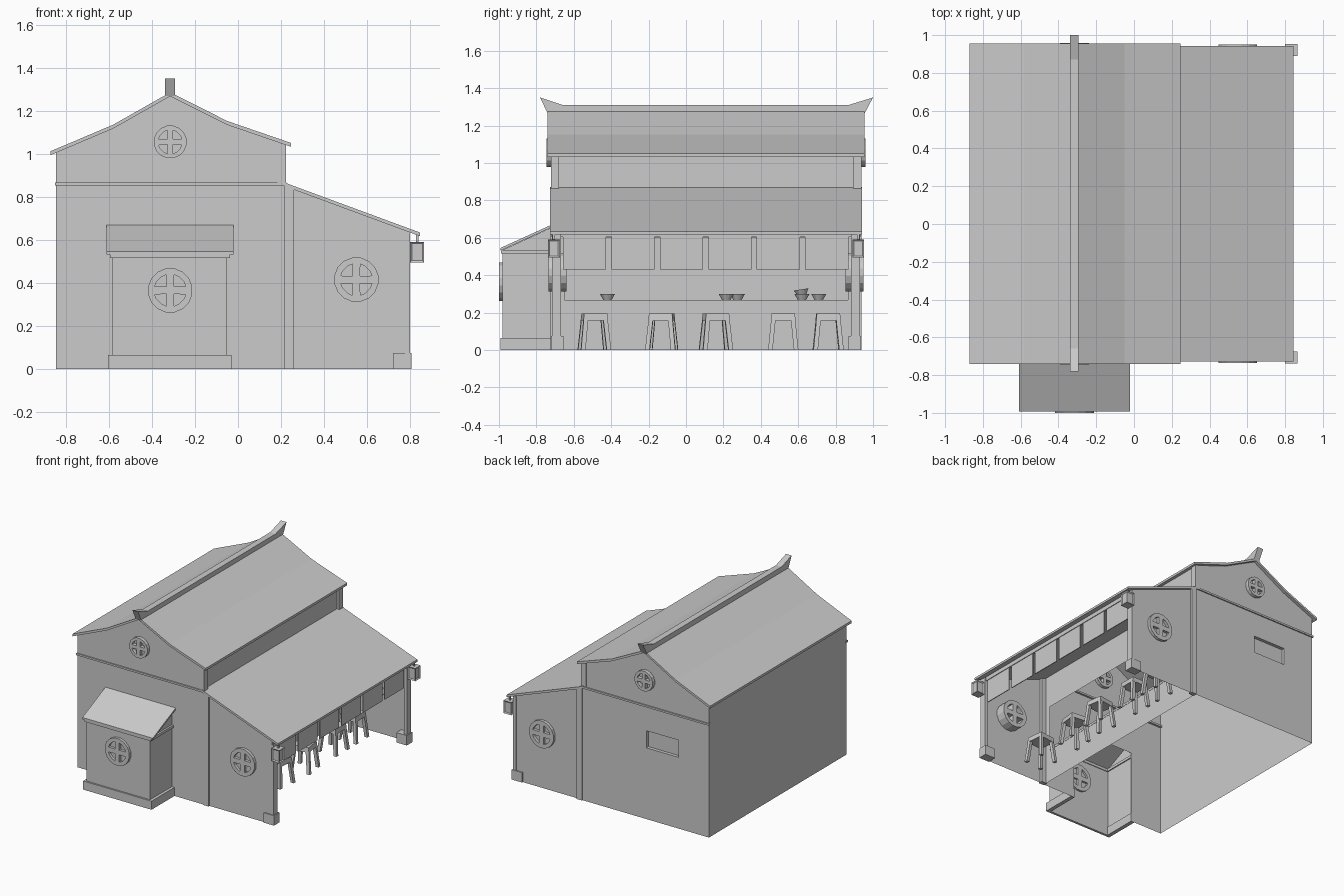
import bpy, bmesh, math, random
from mathutils import Matrix, Vector

if "Cube" in bpy.data.objects:
    bpy.data.objects.remove(bpy.data.objects["Cube"])

random.seed(4)
YC = 0.107                      # middle of the hall along y


def finish(name, bm):
    bmesh.ops.recalc_face_normals(bm, faces=bm.faces)
    me = bpy.data.meshes.new(name)
    bm.to_mesh(me)
    bm.free()
    ob = bpy.data.objects.new(name, me)
    bpy.context.collection.objects.link(ob)
    return ob


def plate(name, axis, start, end, *loops):
    """Outline (plus hole loops) filled at start, extruded to end along axis."""
    put = {'x': lambda a, b: (start, a, b), 'y': lambda a, b: (a, start, b),
           'z': lambda a, b: (a, b, start)}[axis]
    bm = bmesh.new()
    for loop in loops:
        vs = [bm.verts.new(put(a, b)) for a, b in loop]
        for i, v in enumerate(vs):
            bm.edges.new((v, vs[i - 1]))
    n = Vector([float(axis == c) for c in 'xyz'])
    bmesh.ops.triangle_fill(bm, use_beauty=True, edges=bm.edges[:], normal=n)
    if end != start:
        geo = bmesh.ops.extrude_face_region(bm, geom=bm.faces[:], use_keep_orig=True)['geom']
        bmesh.ops.translate(bm, vec=n * (end - start),
                            verts=[g for g in geo if isinstance(g, bmesh.types.BMVert)])
    return finish(name, bm)


def rect(a0, a1, b0, b1):
    return [(a0, b0), (a1, b0), (a1, b1), (a0, b1)]


def box(name, x0, x1, y0, y1, z0, z1):
    return plate(name, 'z', z0, z1, rect(x0, x1, y0, y1))


def slab(pts, t):
    """Closed profile below a line of points."""
    return pts + [(a, b - t) for a, b in reversed(pts)]


def round_window(name, cx, cz, r, y0, y1):
    """Round frame with a cross bar and four quarter panes."""
    def at(rad, ang):
        return (cx + rad * math.cos(ang), cz + rad * math.sin(ang))
    loops = [[at(r, 2 * math.pi * (i + .5) / 16) for i in range(16)]]
    for q in range(4):
        pane = [at(.24 * r, q * math.pi / 2 + math.pi / 4)]
        pane += [at(.72 * r, q * math.pi / 2 + math.radians(d)) for d in (14, 32, 58, 76)]
        loops.append(pane)
    plate(name, 'y', y0, y1, *loops)


# main roof and its upturned ridge
roof_line = [(-.87, 1.012), (-.58, 1.135), (-.315, 1.285), (-.05, 1.152), (.247, 1.05)]
plate("main_roof", 'y', YC - .848, YC + .848, slab(roof_line, .018))
plate("roof_ridge", 'x', -.34, -.293,
      [(-.78, 1.35), (-.66, 1.31), (.87, 1.31), (1.0, 1.35), (.955, 1.265), (-.74, 1.265)])

# gable walls: annex doorway in the front, recessed vent in the back
gable_top = [(.22, .86), (.21, 1.048)] + [(x, z - .012) for x, z in reversed(roof_line[1:4])] + [(-.845, 1.008)]
doorway = [(-.845, 0), (-.575, 0), (-.575, .55), (-.055, .55), (-.055, 0), (.22, 0)]
vent = rect(-.59, -.32, .54, .67)
Y0, Y1 = YC - .825, YC + .825
plate("front_gable_wall", 'y', Y0, Y0, doorway + gable_top)
plate("back_gable_wall", 'y', Y1, Y1, [(-.845, 0), (.22, 0)] + gable_top, vent)
bx = box("vent_recess", -.59, -.32, Y1 - .025, Y1, .54, .67)
bm = bmesh.new()
bm.from_mesh(bx.data)
bmesh.ops.delete(bm, geom=[f for f in bm.faces if f.calc_center_median().y > Y1 - .001], context='FACES')
bm.to_mesh(bx.data)
bm.free()
plate("left_wall", 'x', -.845, -.845, rect(Y0, Y1, 0, 1.012))

# right wall with the serving hatch, upper wall and counter
plate("serving_wall", 'x', .22, .22, rect(Y0, Y1, 0, .86), rect(-.65, .865, .267, .6))
plate("upper_right_wall", 'x', .208, .208, rect(Y0, Y1, .85, 1.05))
box("counter_top", .06, .222, -.65, .865, .25, .267)

# lean-to roof, rail and hanging cloths
plate("lean_to_roof", 'y', YC - .835, YC + .835, slab([(.2, .872), (.845, .634)], .017))
box("cloth_rail", .775, .79, Y0, Y1, .605, .635)
for i in range(6):
    y = -.658 + i * .259
    box("hanging_cloth", .779, .785, y, y + .231, .43, .615)

# parts repeated at the front and back ends
for s, end in ((-1, "front"), (1, "back")):
    def yy(a, b):
        return sorted((YC + s * a, YC + s * b))
    plate(end + "_lean_to_wall", 'y', YC + s * .82, YC + s * .82,
          [(.22, 0), (.797, 0), (.797, .637), (.22, .852)])
    box(end + "_wall_band", -.85, .225, *yy(.81, .834), .852, .866)
    box(end + "_upper_post", .184, .223, *yy(.785, .83), .86, 1.045)
    plate(end + "_lower_post", 'y', YC + s * .80, YC + s * .832,
          [(.215, 0), (.26, 0), (.26, .836), (.215, .853)])
    box(end + "_eave_post", .775, .8, *yy(.775, .824), 0, .63)
    box(end + "_post_foot", .72, .807, *yy(.762, .829), 0, .075)
    round_window(end + "_gable_window", -.315, 1.055, .077, YC + s * .80, YC + s * .852)
    round_window(end + "_lean_to_window", .55, .415, .104, YC + s * .745, YC + s * .842)
    # lantern with inset sides
    bm = bmesh.new()
    bmesh.ops.create_cube(bm, size=1, matrix=Matrix.Translation((.832, YC + s * .814, .543))
                          @ Matrix.Diagonal((.066, .064, .096, 1)))
    sides = [f for f in bm.faces if abs(f.normal.z) < .5]
    bmesh.ops.inset_individual(bm, faces=sides, thickness=.012, depth=-.007)
    finish(end + "_lantern", bm)
    box(end + "_lantern_hanger", .826, .838, *yy(.808, .82), .58, .63)

# small annex at the front
box_u = lambda x0, x1, y: [(x0, Y0), (x0, y), (x1, y), (x1, Y0), (-.06, Y0), (-.06, -.975), (-.575, -.975), (-.575, Y0)]
plate("annex_plinth", 'z', 0, .065, box_u(-.605, -.03, -.993))
plate("annex_cornice", 'z', .515, .535, box_u(-.595, -.038, -.988))
plate("annex_front_wall", 'y', -.98, -.98, rect(-.583, -.052, .05, .535))
for x in (-.583, -.052):
    plate("annex_side_wall", 'x', x, x, [(-.98, .05), (Y0, .05), (Y0, .655), (-.98, .535)])
plate("annex_roof", 'x', -.61, -.02, slab([(-.993, .545), (Y0, .67)], .014))
round_window("annex_window", -.315, .365, .104, -1.0, -.965)


# stools: square seat on four splayed legs
def stool(cx, cy, ang):
    bm = bmesh.new()

    def frustum(bx, by, bw, tx, ty, tw, z0, z1):
        v = [bm.verts.new((x + dx * w, y + dy * w, z))
             for x, y, w, z in ((bx, by, bw, z0), (tx, ty, tw, z1))
             for dx, dy in ((-1, -1), (1, -1), (1, 1), (-1, 1))]
        bm.faces.new(v[:4])
        bm.faces.new(v[4:])
        for i in range(4):
            j = (i + 1) % 4
            bm.faces.new((v[i], v[j], v[4 + j], v[4 + i]))
    frustum(0, 0, .066, 0, 0, .062, .158, .195)
    for sx in (-1, 1):
        for sy in (-1, 1):
            frustum(sx * .069, sy * .069, .012, sx * .053, sy * .053, .012, 0, .16)
    bm.transform(Matrix.Translation((cx, cy, 0)) @ Matrix.Rotation(ang, 4, 'Z'))
    finish("stool", bm)


for cy, ang in ((-.49, .12), (-.13, -.1), (.16, .15), (.52, 0), (.76, .03)):
    stool(.45 + random.uniform(-.02, .02), cy, ang)


# bowls on the counter, one tilted on a stack
def bowl(cx, cy, z, tilt=0):
    bm = bmesh.new()
    rings = []
    for r, h in ((.022, 0), (.04, .032), (.035, .032), (.02, .008)):
        rings.append([bm.verts.new((r * math.cos(a * math.pi / 6), r * math.sin(a * math.pi / 6), h))
                      for a in range(12)])
    for lo, hi in zip(rings, rings[1:]):
        for i in range(12):
            bm.faces.new((lo[i - 1], lo[i], hi[i], hi[i - 1]))
    bm.faces.new(rings[0])
    bm.faces.new(rings[-1])
    bm.transform(Matrix.Translation((cx, cy, z)) @ Matrix.Rotation(tilt, 4, 'X'))
    finish("bowl", bm)


for cx, cy, z, tilt in ((.16, -.42, .267, 0), (.17, .215, .267, 0), (.14, .275, .267, 0),
                        (.16, .62, .267, 0), (.16, .62, .292, .15), (.16, .71, .267, 0)):
    bowl(cx, cy, z, tilt)
